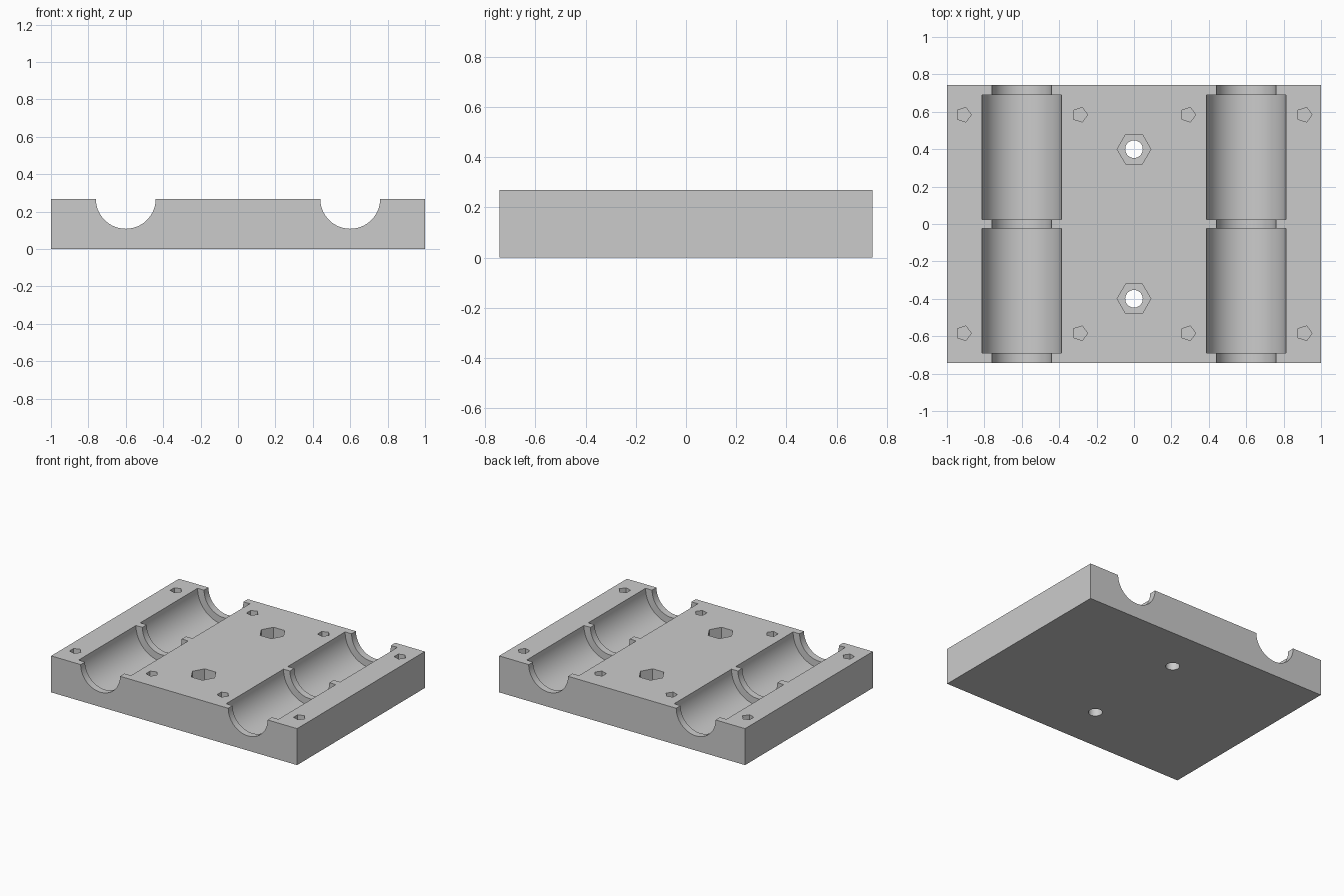
import bpy
import bmesh
from math import cos, sin, pi, radians
from mathutils import Vector

if "Cube" in bpy.data.objects:
    bpy.data.objects.remove(bpy.data.objects["Cube"])

LENGTH, WIDTH, HEIGHT = 2.0, 1.484, 0.268
ROD_X = 0.6

grey = bpy.data.materials.new("plain grey")
grey.use_nodes = True
grey.diffuse_color = (0.6, 0.6, 0.6, 1)
grey.node_tree.nodes["Principled BSDF"].inputs["Base Color"].default_value = (0.6, 0.6, 0.6, 1)


def prism(name, base, offset):
    """Closed solid made by extruding a polygon along an offset."""
    bm = bmesh.new()
    face = bm.faces.new([bm.verts.new(p) for p in base])
    result = bmesh.ops.extrude_face_region(bm, geom=[face])
    moved = [v for v in result["geom"] if isinstance(v, bmesh.types.BMVert)]
    bmesh.ops.translate(bm, verts=moved, vec=Vector(offset))
    bmesh.ops.recalc_face_normals(bm, faces=bm.faces)
    mesh = bpy.data.meshes.new(name)
    bm.to_mesh(mesh)
    bm.free()
    mesh.materials.append(grey)
    obj = bpy.data.objects.new(name, mesh)
    bpy.context.collection.objects.link(obj)
    return obj


def trough(name, x, radius, y0, y1):
    """Half-round channel cutter, open at the top."""
    n = 40
    pts = [(x - radius * cos(pi * i / n), y0, HEIGHT - radius * sin(pi * i / n))
           for i in range(n + 1)]
    pts += [(x + radius, y0, HEIGHT + 0.1), (x - radius, y0, HEIGHT + 0.1)]
    return prism(name, pts, (0, y1 - y0, 0))


def hole(name, x, y, radius, sides, floor):
    """Vertical hole cutter with a given number of sides."""
    pts = [(x + radius * cos(2 * pi * i / sides), y + radius * sin(2 * pi * i / sides), floor)
           for i in range(sides)]
    return prism(name, pts, (0, 0, HEIGHT + 0.1 - floor))


# Main block
hx, hy = LENGTH / 2, WIDTH / 2
block = prism("bearing_block", [(-hx, -hy, 0), (hx, -hy, 0), (hx, hy, 0), (-hx, hy, 0)],
              (0, 0, HEIGHT))

cutters = []
for sx in (-1, 1):
    # Rod channels running the full depth, with two bearing pockets each
    cutters.append(trough("rod_channel", sx * ROD_X, 0.16, -hy - 0.1, hy + 0.1))
    for y0, y1 in ((-0.691, -0.025), (0.025, 0.691)):
        cutters.append(trough("bearing_pocket", sx * ROD_X, 0.2125, y0, y1))

for sy in (-1, 1):
    # Nut recesses with through bores
    cutters.append(hole("nut_recess", 0, sy * 0.4, 0.09, 6, 0.134))
    cutters.append(hole("bolt_bore", 0, sy * 0.4, 0.047, 32, -0.1))
    # Blind screw holes beside the channels
    for x in (-0.911, -0.289, 0.289, 0.911):
        cutters.append(hole("screw_hole", x, sy * 0.584, 0.041, 5, 0.07))

# Carve the block and discard the cutters
bpy.context.view_layer.objects.active = block
for cutter in cutters:
    cutter.hide_render = True
    mod = block.modifiers.new("cut", "BOOLEAN")
    mod.operation = "DIFFERENCE"
    mod.solver = "EXACT"
    mod.object = cutter
    bpy.ops.object.modifier_apply(modifier=mod.name)
    bpy.data.objects.remove(cutter)

# Smooth the round walls, keep the edges crisp
for obj in bpy.context.selected_objects:
    obj.select_set(False)
block.select_set(True)
bpy.ops.object.shade_smooth_by_angle(angle=radians(30))
